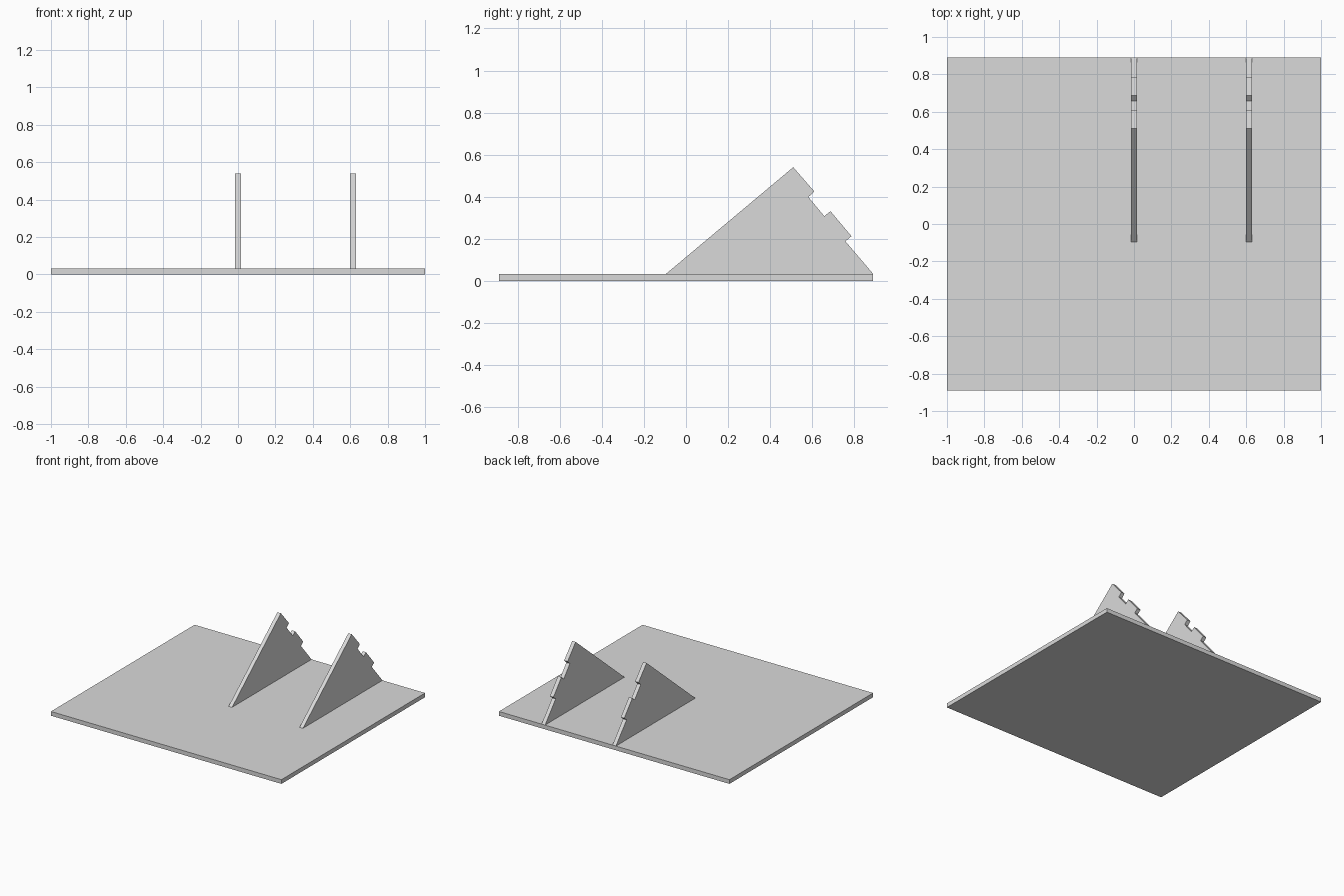
import bpy
import bmesh
from mathutils import Vector

default_cube = bpy.data.objects.get("Cube")
if default_cube:
    bpy.data.objects.remove(default_cube, do_unlink=True)

PLATE_TOP = 0.033

# One plain grey for every part
grey = bpy.data.materials.new("light grey")
grey.use_nodes = True
colour = (0.7, 0.7, 0.7, 1)
grey.diffuse_color = colour
grey.node_tree.nodes["Principled BSDF"].inputs["Base Color"].default_value = colour


def extrude_profile(name, points, x_min, x_max):
    """Make a solid from a (y, z) outline, extruded along x."""
    bm = bmesh.new()
    face = bm.faces.new([bm.verts.new((x_min, y, z)) for y, z in points])
    result = bmesh.ops.extrude_face_region(bm, geom=[face])
    verts = [v for v in result["geom"] if isinstance(v, bmesh.types.BMVert)]
    bmesh.ops.translate(bm, verts=verts, vec=Vector((x_max - x_min, 0, 0)))
    bmesh.ops.recalc_face_normals(bm, faces=bm.faces)
    mesh = bpy.data.meshes.new(name)
    bm.to_mesh(mesh)
    bm.free()
    mesh.materials.append(grey)
    obj = bpy.data.objects.new(name, mesh)
    bpy.context.collection.objects.link(obj)
    return obj


# Flat base plate
half_depth = 0.89
extrude_profile("base_plate",
                [(-half_depth, 0), (half_depth, 0),
                 (half_depth, PLATE_TOP), (-half_depth, PLATE_TOP)], -1, 1)

# Triangular fins with two notches cut in the rear edge
fin_outline = [
    (-0.095, PLATE_TOP), (0.51, 0.54),
    (0.61, 0.425), (0.582, 0.398),
    (0.658, 0.307), (0.687, 0.331),
    (0.787, 0.212), (0.758, 0.188),
    (half_depth, PLATE_TOP),
]
for name, centre in (("middle_fin", 0), ("left_fin", 0.615)):
    extrude_profile(name, fin_outline, centre - 0.015, centre + 0.015)
